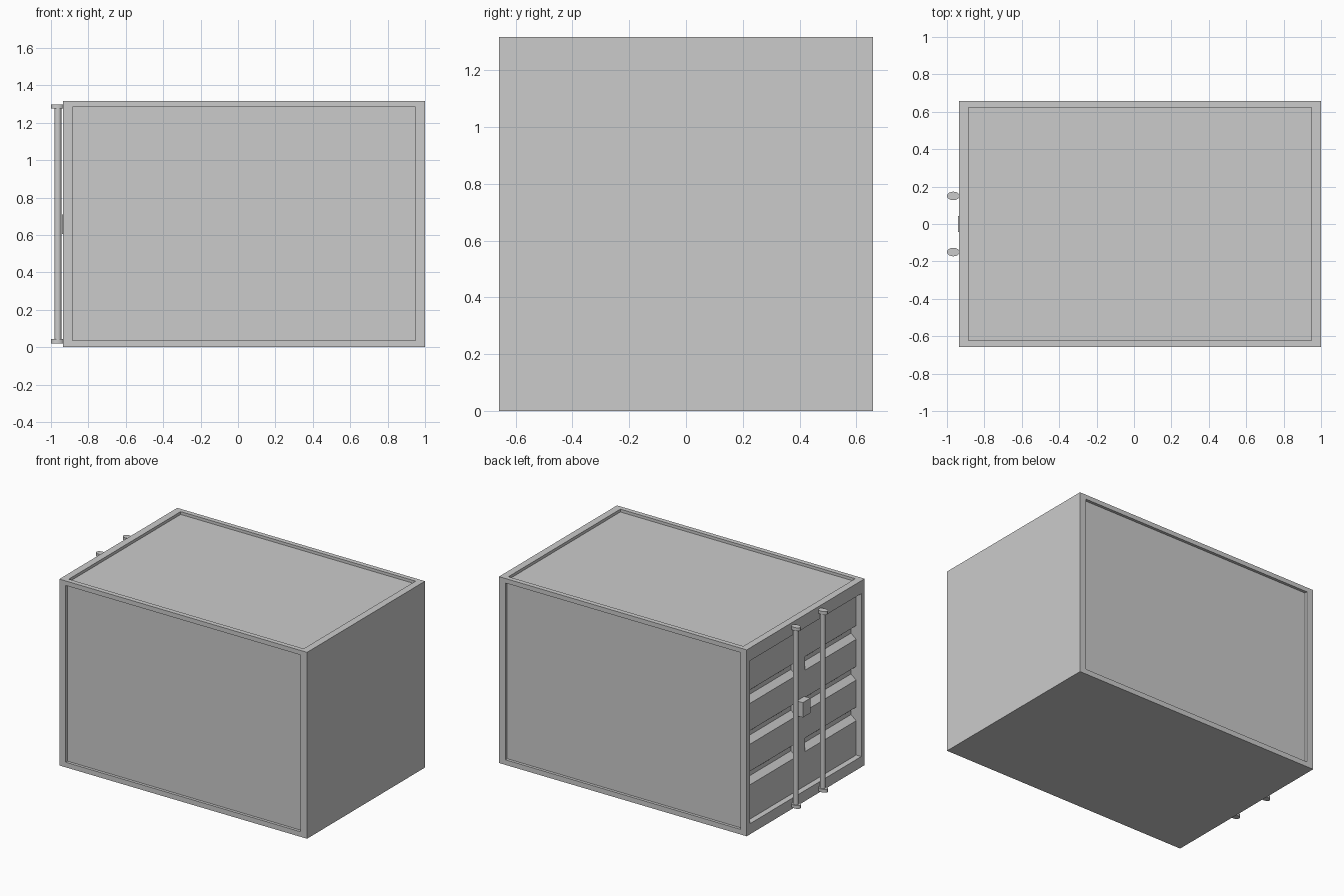
import bpy, bmesh
from mathutils import Vector

if "Cube" in bpy.data.objects:
    bpy.data.objects.remove(bpy.data.objects["Cube"])

X0, X1, Y, H = -0.935, 1.0, 0.658, 1.316


def finish(name, bm):
    bmesh.ops.recalc_face_normals(bm, faces=bm.faces)
    mesh = bpy.data.meshes.new(name)
    bm.to_mesh(mesh)
    bm.free()
    ob = bpy.data.objects.new(name, mesh)
    bpy.context.collection.objects.link(ob)
    return ob


def add_box(bm, lo, hi):
    verts = bmesh.ops.create_cube(bm, size=1)["verts"]
    for v in verts:
        v.co = Vector([l + (c + 0.5) * (h - l) for l, h, c in zip(lo, hi, v.co)])


def recess(bm, normal, lo, hi, depth, open_end=False):
    """Inset the face with this normal to the lo/hi window and push it in."""
    n = Vector(normal)
    bm.normal_update()
    face = max(bm.faces, key=lambda f: f.normal.dot(n) * f.calc_area() ** 0.01)
    axis = max(range(3), key=lambda i: abs(n[i]))
    centre = face.calc_center_median()
    bmesh.ops.inset_individual(bm, faces=[face], thickness=0.02)
    for v in face.verts:
        for i in range(3):
            if i != axis:
                v.co[i] = lo[i] if v.co[i] < centre[i] else hi[i]
    inner = bmesh.ops.extrude_discrete_faces(bm, faces=[face])["faces"][0]
    bmesh.ops.translate(bm, verts=inner.verts, vec=-n * depth)
    if open_end:
        bmesh.ops.delete(bm, geom=[inner], context='FACES_ONLY')


# Container body with shallow panels on the sides and roof, deep door opening
bm = bmesh.new()
add_box(bm, (X0, -Y, 0), (X1, Y, H))
lo, hi = (-0.885, -0.624, 0.036), (0.95, 0.624, 1.284)
for normal in ((0, -1, 0), (0, 1, 0), (0, 0, 1)):
    recess(bm, normal, lo, hi, 0.02)
DOOR_Y, DOOR_Z0, DOOR_Z1 = 0.62, 0.075, 1.225
FACE, DEEP = X0 + 0.04, X0 + 0.08
recess(bm, (-1, 0, 0), (0, -DOOR_Y, DOOR_Z0), (0, DOOR_Y, DOOR_Z1), DEEP - X0, True)
finish("container_body", bm)

# Ribbed doors: a grooved profile swept across each half
profile = [(FACE, DOOR_Z0)]
for z in (0.365, 0.652, 0.94):
    profile += [(FACE, z - 0.048), (DEEP, z - 0.015), (DEEP, z + 0.015), (FACE, z + 0.048)]
profile.append((FACE, DOOR_Z1))
for name, ya, yb in (("left_door", -DOOR_Y, -0.05), ("right_door", 0.05, DOOR_Y)):
    bm = bmesh.new()
    a = [bm.verts.new((x, ya, z)) for x, z in profile]
    b = [bm.verts.new((x, yb, z)) for x, z in profile]
    for i in range(len(profile) - 1):
        bm.faces.new((a[i], a[i + 1], b[i + 1], b[i]))
    ob = finish(name, bm)
    if ob.data.polygons[0].normal.x > 0:
        ob.data.flip_normals()

# Flat strip where the doors meet, and the latch on it
for name, half, xa, xb, za, zb in (
        ("door_centre_strip", 0.05, FACE, DEEP, DOOR_Z0, DOOR_Z1),
        ("door_latch", 0.042, X0 - 0.007, FACE, 0.605, 0.71)):
    bm = bmesh.new()
    add_box(bm, (xa, -half, za), (xb, half, zb))
    finish(name, bm)


# Locking rods with oval end brackets
def oval(name, x, y, z0, z1, rx, ry):
    bpy.ops.mesh.primitive_cylinder_add(vertices=16, radius=1, depth=1,
                                        location=(x, y, (z0 + z1) / 2))
    ob = bpy.context.object
    ob.name = name
    ob.scale = (rx, ry, z1 - z0)
    bpy.ops.object.transform_apply(location=False, rotation=False, scale=True)
    bpy.ops.object.shade_smooth_by_angle()


for side, y in (("left", -0.15), ("right", 0.15)):
    oval(side + "_lock_rod", -0.963, y, 0.03, 1.29, 0.018, 0.016)
    oval(side + "_lower_bracket", -0.966, y, 0.02, 0.043, 0.034, 0.023)
    oval(side + "_upper_bracket", -0.966, y, 1.275, 1.298, 0.034, 0.023)
